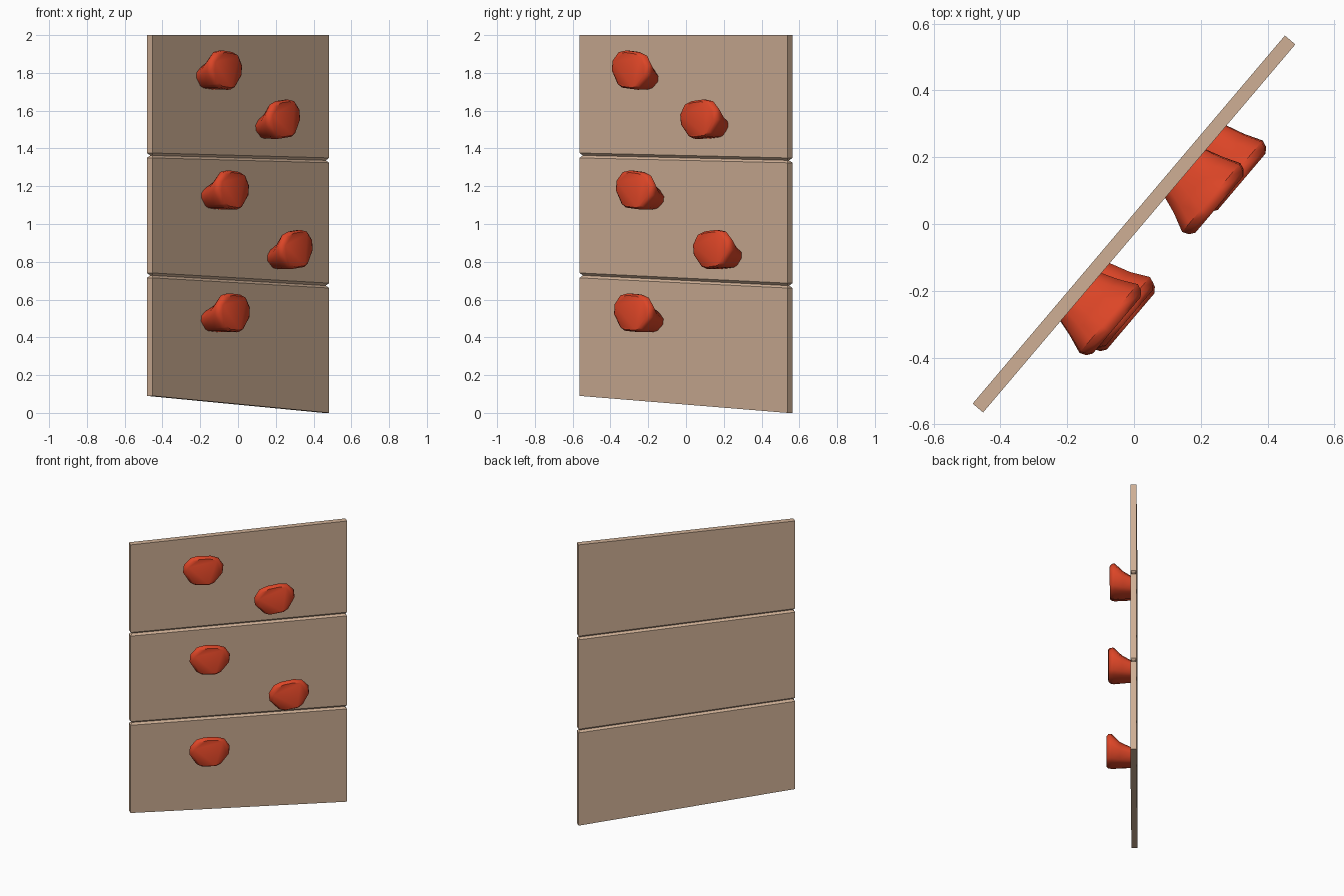
import bpy, bmesh, math
from mathutils import Matrix

if "Cube" in bpy.data.objects:
    bpy.data.objects.remove(bpy.data.objects["Cube"])

WALL_TURN = Matrix.Rotation(math.atan2(0.7626, 0.647), 4, 'Z')  # wall stands diagonally
HALF_W, HALF_T, BEVEL = 0.7225, 0.0205, 0.013


def material(name, rgb):
    m = bpy.data.materials.new(name)
    m.diffuse_color = (*rgb, 1)
    m.use_nodes = True
    m.node_tree.nodes["Principled BSDF"].inputs["Base Color"].default_value = m.diffuse_color
    return m


tan_wood = material("tan plywood", (0.62, 0.43, 0.30))
red = material("red resin", (0.72, 0.06, 0.02))


def loft(name, rings, mat, matrix, smooth=None):
    """Skin a stack of equal-length rings and cap both ends."""
    bm = bmesh.new()
    loops = [[bm.verts.new(p) for p in ring] for ring in rings]
    n = len(loops[0])
    for a, b in zip(loops, loops[1:]):
        for i in range(n):
            j = (i + 1) % n
            bm.faces.new((a[i], a[j], b[j], b[i]))
    bm.faces.new(loops[0][::-1])
    bm.faces.new(loops[-1])
    bmesh.ops.recalc_face_normals(bm, faces=bm.faces)
    me = bpy.data.meshes.new(name)
    bm.to_mesh(me)
    bm.free()
    me.materials.append(mat)
    ob = bpy.data.objects.new(name, me)
    bpy.context.collection.objects.link(ob)
    ob.matrix_world = matrix
    if smooth:
        bpy.ops.object.select_all(action='DESELECT')
        ob.select_set(True)
        bpy.context.view_layer.objects.active = ob
        bpy.ops.object.shade_smooth_by_angle(angle=math.radians(smooth))
    return ob


def slab_ring(zl, zr, inset=0.0):
    w, t = HALF_W - inset, HALF_T - inset
    return [(-w, -t, zl), (w, -t, zr), (w, t, zr), (-w, t, zl)]


# Three wall boards, chamfered along the slanted seams between them
seams = [(0.09, 0.0), (0.728, 0.674), (1.363, 1.337), (2.0, 2.0)]
for k, name in enumerate(("lower_board", "middle_board", "upper_board")):
    (bl, br), (tl, tr) = seams[k], seams[k + 1]
    rings = []
    if k > 0:
        rings += [slab_ring(bl, br, BEVEL), slab_ring(bl + BEVEL, br + BEVEL)]
    else:
        rings.append(slab_ring(bl, br))
    if k < 2:
        rings += [slab_ring(tl - BEVEL, tr - BEVEL), slab_ring(tl, tr, BEVEL)]
    else:
        rings.append(slab_ring(tl, tr))
    loft(name, rings, tan_wood, WALL_TURN)

# Climbing holds: outline (mirrored) lofted from a small base to a wide grip
half = [(0.3, 1), (0.68, 0.93), (0.97, 0.68), (0.97, 0.42), (0.6, 0.08), (0.35, 0)]
outline = half + [(-u, v) for u, v in reversed(half)]
# (distance out of wall, half width, bottom, top)
sections = [(0.0, 0.09, -0.098, 0.0), (0.07, 0.113, -0.1, 0.045),
            (0.125, 0.137, -0.1, 0.1), (0.145, 0.129, -0.098, 0.1),
            (0.157, 0.112, -0.09, 0.09)]
# (along wall, height, extra reach, roll in degrees)
holds = [(-0.266, 1.815, 0.0, -6), (0.211, 1.555, 0.0, 6),
         (-0.226, 1.18, 0.014, -6), (0.306, 0.865, 0.007, 6),
         (-0.23, 0.53, 0.024, -4)]
for k, (s, z, reach, roll) in enumerate(holds):
    rings = [[(u * w, -t - (reach if t else 0), lo + v * (hi - lo)) for u, v in outline]
             for t, w, lo, hi in sections]
    place = WALL_TURN @ Matrix.Translation((s, 0, z)) @ Matrix.Rotation(math.radians(-roll), 4, 'Y')
    loft(f"climbing_hold_{k + 1}", rings, red, place, 45)
